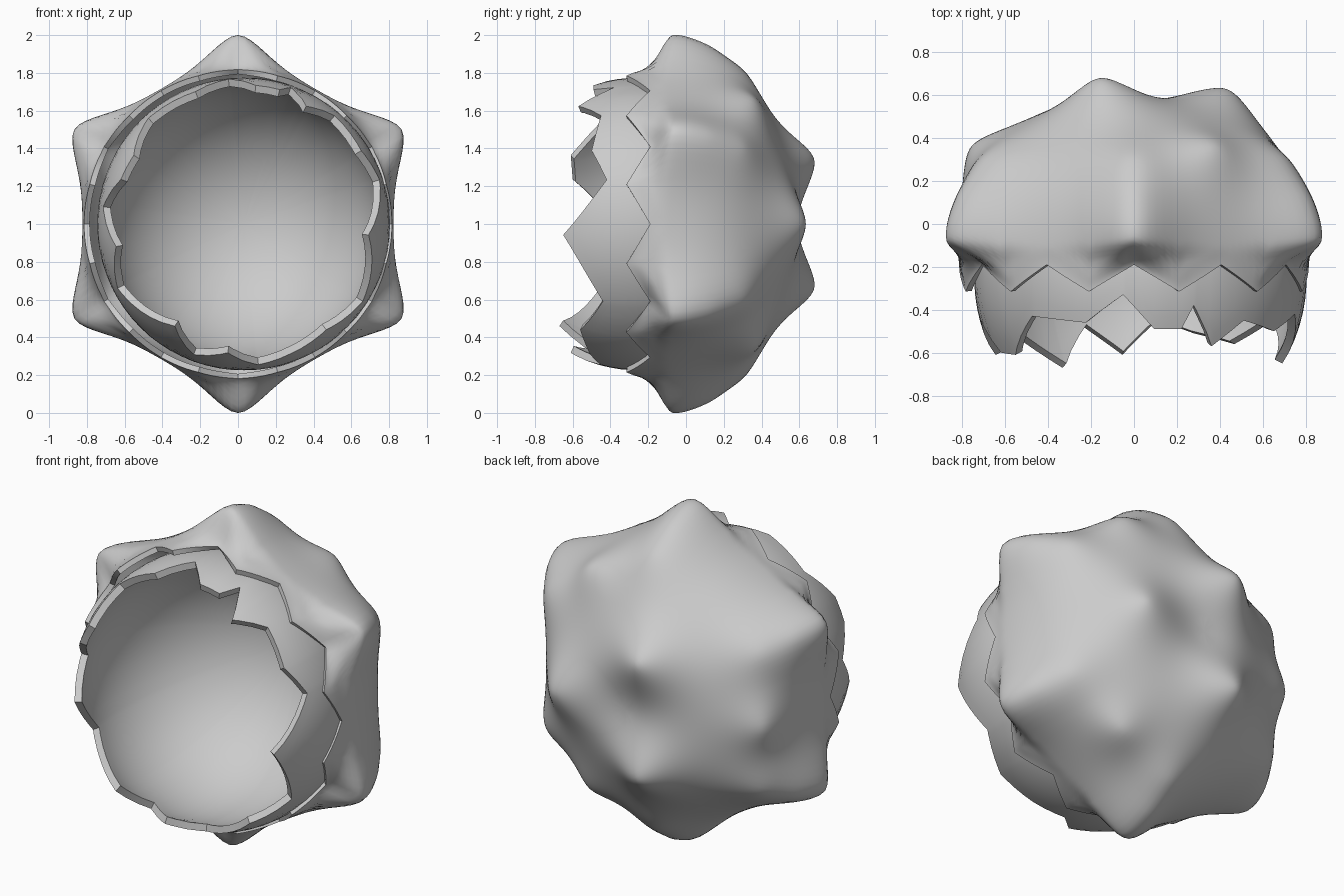
import bpy, bmesh, math
from math import sin, cos, pi, radians
from mathutils import Vector

if "Cube" in bpy.data.objects:
    bpy.data.objects.remove(bpy.data.objects["Cube"])


def rings_to_object(name, columns, pole, thickness, angle):
    """Skin closed columns of points running from the rim to a shared back pole."""
    bm = bmesh.new()
    cols = [[bm.verts.new(p) for p in c] for c in columns]
    tip = bm.verts.new(pole)
    for a, b in zip(cols, cols[1:] + cols[:1]):
        for i in range(len(a) - 1):
            bm.faces.new((a[i], b[i], b[i + 1], a[i + 1]))
        bm.faces.new((a[-1], b[-1], tip))
    bmesh.ops.recalc_face_normals(bm, faces=bm.faces)
    tip.normal_update()
    if tip.normal.y < 0:
        bmesh.ops.reverse_faces(bm, faces=bm.faces)
    me = bpy.data.meshes.new(name)
    bm.to_mesh(me)
    bm.free()
    ob = bpy.data.objects.new(name, me)
    bpy.context.collection.objects.link(ob)
    sol = ob.modifiers.new("thickness", 'SOLIDIFY')
    sol.thickness, sol.offset = thickness, -1
    bpy.context.view_layer.objects.active = ob
    ob.select_set(True)
    bpy.ops.object.modifier_apply(modifier=sol.name)
    bpy.ops.object.shade_smooth_by_angle(angle=radians(angle))
    ob.select_set(False)
    return ob


# inner bowl: round shell with a broken, jagged front rim (angle, y of rim)
RIM = [(-5, -.65), (18, -.42), (32, -.50), (50, -.45), (62, -.57), (71, -.38),
       (75, -.49), (85, -.49), (96, -.33), (110, -.46), (132, -.43), (148, -.61),
       (160, -.60), (173, -.45), (190, -.61), (207, -.45), (236, -.67), (249, -.48),
       (263, -.61), (276, -.45), (290, -.51), (308, -.56), (327, -.44), (355, -.65)]
R, BOWL = .775, Vector((.03, -.25, 1.0))
angles = sorted({a for a, _ in RIM[:-1]} | set(range(0, 355, 5)))


def rim_y(a):
    for (a0, y0), (a1, y1) in zip(RIM, RIM[1:]):
        if a0 <= a <= a1:
            return y0 + (y1 - y0) * (a - a0) / (a1 - a0)


cols = []
for a in angles:
    p0 = math.asin((rim_y(a) - BOWL.y) / R)
    q = radians(a)
    ps = [p0 + (pi / 2 - p0) * i / 24 for i in range(24)]
    cols.append([BOWL + R * Vector((cos(p) * cos(q), sin(p), cos(p) * sin(q))) for p in ps])
rings_to_object("jagged_bowl", cols, BOWL + Vector((0, R, 0)), .04, 35)

# outer rocky shell: flattened dome pushed out into rounded spikes
E, RR, RY, CY = .8, .815, .77, -.2


def dome(q, p):
    s, c = sin(p), max(cos(p), 0)
    return Vector((RR * c ** E * cos(q), CY + RY * math.copysign(abs(s) ** E, s),
                   1 + RR * c ** E * sin(q)))


def polar(r, deg, y, cx=0):
    return Vector((cx + r * cos(radians(deg)), y, 1 + r * sin(radians(deg))))


def base_of(t):
    """Point of the plain dome lying on the ray to t."""
    r, h = math.hypot(t.x, t.z - 1) / RR, (t.y - CY) / RY
    k = (r ** 2.5 + abs(h) ** 2.5) ** .4
    return Vector((t.x / k, CY + (t.y - CY) / k, 1 + (t.z - 1) / k))


spikes = [(polar(1.0, 30 + 60 * k, -.07), .2) for k in range(6)]       # side ring
spikes += [(polar(.94, 30 + 60 * k, .13), .2) for k in range(6)]       # their back ridges
spikes += [(polar(.81, 30 + 60 * k, .31), .2) for k in range(6)]
spikes += [(polar(.39, 120 * k, .68 - .05 * (k == 0), .04), .2) for k in range(3)]  # back trio
spikes += [(polar(.76, 60 + 120 * k, .36), .17) for k in range(3)]     # shoulders
pushes = [[base_of(t), t - base_of(t), s] for t, s in spikes]


def pushed(p, fade=1):
    out = p.copy()
    for b, d, s in pushes:
        out += d * math.exp(-((p - b).length / s) ** 1.7) * fade
    if p.y > 0:  # gentle dent in the middle of the back
        out.y -= .03 * math.exp(-(math.hypot(p.x, p.z - 1) / .2) ** 2)
    return out


# balance overlapping pushes so each spike lands on its target
for _ in range(12):
    errs = [t - pushed(m[0]) for (t, s), m in zip(spikes, pushes)]
    for m, e in zip(pushes, errs):
        m[1] = m[1] + e * .5


def ease(x):
    x = min(1, max(0, x))
    return x * x * (3 - 2 * x)


N, M = 144, 70
cols = []
for j in range(N):
    q = 2 * pi * j / N
    tooth = 1 - abs(1 - ((j / 12) % 1) * 2)          # twelve teeth
    ye = -.19 - .125 * tooth
    h = (ye - CY) / RY
    p0 = math.copysign(math.asin(abs(h) ** (1 / E)), h)
    col = []
    for i in range(M):
        p = dome(q, p0 + (pi / 2 - p0) * (i / M) ** 1.3)
        fade = .4 * ease((p.y - ye + .01) / .1) + .6 * ease((p.y + .2) / .1)
        col.append(pushed(p, fade))
    cols.append(col)
rings_to_object("rocky_shell", cols, pushed(Vector((0, CY + RY, 1))), .03, 50)
